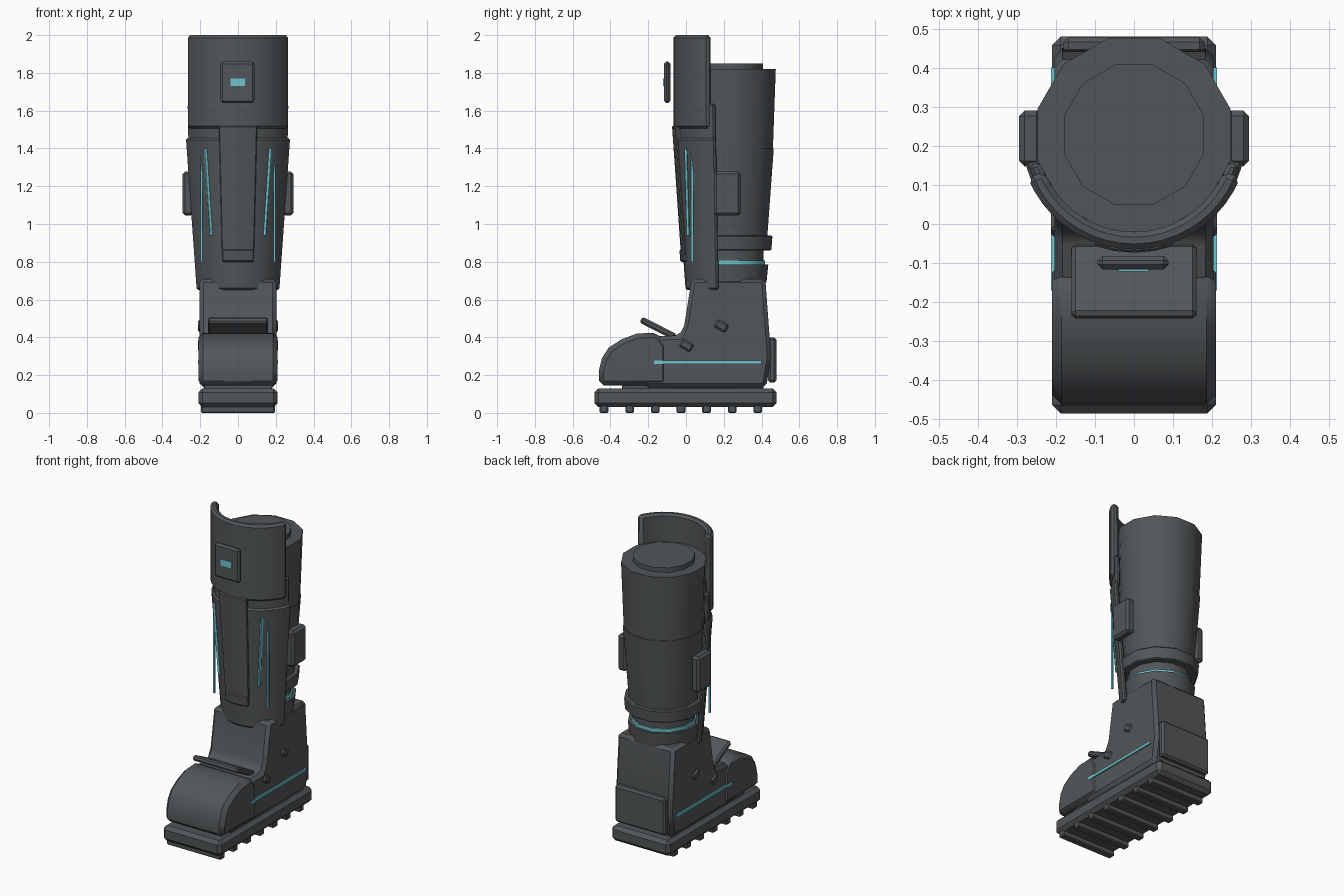
import bpy, bmesh, math
from mathutils import Vector, Matrix

if "Cube" in bpy.data.objects:
    bpy.data.objects.remove(bpy.data.objects["Cube"])

LEG_Y = 0.228  # leg axis


def material(name, rgb):
    m = bpy.data.materials.new(name)
    m.diffuse_color = (*rgb, 1)
    m.use_nodes = True
    m.node_tree.nodes["Principled BSDF"].inputs["Base Color"].default_value = m.diffuse_color
    return m


GREY = material("dark grey armour", (0.085, 0.093, 0.099))
CYAN = material("cyan glow", (0.16, 0.56, 0.63))


def finish(name, bm, mat, bevel=0.0, bevel_angle=40):
    bmesh.ops.recalc_face_normals(bm, faces=bm.faces[:])
    if bevel:
        edges = [e for e in bm.edges
                 if len(e.link_faces) == 2 and e.calc_face_angle() > math.radians(bevel_angle)]
        bmesh.ops.bevel(bm, geom=edges, offset=bevel, segments=1, affect='EDGES', profile=0.5)
    me = bpy.data.meshes.new(name)
    bm.to_mesh(me)
    bm.free()
    me.materials.append(mat)
    ob = bpy.data.objects.new(name, me)
    bpy.context.collection.objects.link(ob)
    bpy.context.view_layer.objects.active = ob
    ob.select_set(True)
    bpy.ops.object.shade_smooth_by_angle(angle=math.radians(35))
    ob.select_set(False)
    return ob


def box(name, lo, hi, mat=GREY, bevel=0.0, rot=None):
    lo, hi = Vector(lo), Vector(hi)
    bm = bmesh.new()
    bmesh.ops.create_cube(bm, size=1)
    m = Matrix.Translation((lo + hi) / 2)
    if rot:
        m = m @ Matrix.Rotation(rot, 4, 'X')
    bm.transform(m @ Matrix.Diagonal((*(hi - lo), 1)))
    return finish(name, bm, mat, bevel)


def side_profile(name, pts, half, bevel):
    """Extrude a y-z outline across x."""
    bm = bmesh.new()
    face = bm.faces.new([bm.verts.new((-half, y, z)) for y, z in pts])
    new = bmesh.ops.extrude_face_region(bm, geom=[face])["geom"]
    bmesh.ops.translate(bm, vec=(2 * half, 0, 0),
                        verts=[v for v in new if isinstance(v, bmesh.types.BMVert)])
    return finish(name, bm, GREY, bevel)


def drum(name, rings, mat=GREY, sides=12, bevel=0.0):
    """Stack of polygon rings (z, radius) on the leg axis."""
    bm = bmesh.new()
    loops = []
    for z, r in rings:
        angles = [2 * math.pi * (i + 0.5) / sides for i in range(sides)]
        loops.append([bm.verts.new((r * math.cos(a), LEG_Y + r * math.sin(a), z)) for a in angles])
    for a, b in zip(loops, loops[1:]):
        for i in range(sides):
            j = (i + 1) % sides
            bm.faces.new((a[i], a[j], b[j], b[i]))
    bm.faces.new(loops[0])
    bm.faces.new(loops[-1])
    return finish(name, bm, mat, bevel)


def shell(name, low, high, half_deg, thick, n=14, bevel=0.01):
    """Curved plate around the front of the leg; low and high are (z, outer radius)."""
    bm = bmesh.new()
    cols = []
    for i in range(n + 1):
        a = math.radians(half_deg) * (2 * i / n - 1)
        cols.append([bm.verts.new((r * math.sin(a), LEG_Y - r * math.cos(a), z))
                     for z, r in (low, high, (high[0], high[1] - thick), (low[0], low[1] - thick))])
    for a, b in zip(cols, cols[1:]):
        for k in range(4):
            j = (k + 1) % 4
            bm.faces.new((a[k], a[j], b[j], b[k]))
    bm.faces.new(cols[0])
    bm.faces.new(cols[-1])
    return finish(name, bm, GREY, bevel)


def strip(name, p, q, width):
    """Thin glowing bar between two points."""
    p, q = Vector(p), Vector(q)
    bm = bmesh.new()
    bmesh.ops.create_cube(bm, size=1)
    bm.transform(Matrix.Translation((p + q) / 2)
                 @ (q - p).to_track_quat('Z', 'Y').to_matrix().to_4x4()
                 @ Matrix.Diagonal((width, width, (q - p).length, 1)))
    return finish(name, bm, CYAN)


# Sole and treads
box("sole", (-0.21, -0.485, 0.03), (0.21, 0.48, 0.13), bevel=0.022)
for i in range(7):
    y = -0.434 + i * 0.1357
    box(f"tread_{i + 1}", (-0.195, y - 0.023, 0), (0.195, y + 0.023, 0.045), bevel=0.006)
box("midsole", (-0.18, -0.34, 0.12), (0.18, 0.41, 0.16))

# Foot: toe cap, ankle body, heel plate and instep flap
side_profile("toe_cap", [(-0.46, 0.145), (-0.462, 0.22), (-0.445, 0.29), (-0.41, 0.345),
                         (-0.34, 0.39), (-0.26, 0.42), (-0.15, 0.425), (-0.10, 0.36),
                         (-0.10, 0.145)], 0.21, 0.025)
side_profile("ankle_body", [(-0.22, 0.135), (-0.22, 0.36), (-0.16, 0.405), (-0.035, 0.41),
                            (-0.01, 0.46), (0.03, 0.71), (0.42, 0.71), (0.45, 0.30),
                            (0.425, 0.135)], 0.203, 0.02)
box("heel_plate", (-0.18, 0.435, 0.16), (0.18, 0.478, 0.40), bevel=0.012)
box("instep_flap", (-0.16, -0.25, 0.43), (0.16, -0.045, 0.465), bevel=0.01,
    rot=math.radians(-27))

# Paired foot details
for s, side in ((-1, "left"), (1, "right")):
    box(f"foot_stripe_{side}", (s * 0.207 - 0.005, -0.17, 0.26), (s * 0.207 + 0.005, 0.40, 0.277), CYAN)
    for y, z, label in ((0.188, 0.46, "rear"), (0.003, 0.357, "front")):
        box(f"ankle_bolt_{label}_{side}", (s * 0.195 - 0.018, y - 0.036, z - 0.026),
            (s * 0.195 + 0.018, y + 0.036, z + 0.026), bevel=0.012, rot=math.radians(-30))

# Leg column, from the ankle up
drum("ankle_cuff", [(0.69, 0.205), (0.785, 0.215)])
drum("ankle_glow_ring", [(0.785, 0.198), (0.806, 0.198)], CYAN)
drum("ankle_neck", [(0.80, 0.19), (0.88, 0.19)])
drum("calf_collar", [(0.86, 0.232), (0.94, 0.238)], bevel=0.006)
drum("lower_calf", [(0.90, 0.207), (1.40, 0.245)])
drum("upper_calf", [(1.39, 0.240), (1.82, 0.256)])
drum("top_cap", [(1.80, 0.186), (1.85, 0.186)])

# Shin armour and knee guard
shell("shin_guard", (0.65, 0.230), (1.455, 0.289), 75, 0.03)
shell("shin_upper_band", (1.43, 0.277), (1.635, 0.281), 74, 0.03)
shell("shin_ridge", (0.84, 0.255), (1.52, 0.302), 20, 0.03, n=4, bevel=0.006)
shell("shin_ridge_foot", (0.80, 0.258), (0.865, 0.263), 19, 0.03, n=4, bevel=0.006)
shell("knee_guard", (1.505, 0.293), (2.0, 0.293), 68, 0.045, n=18, bevel=0.014)

# Knee badge with glowing window
box("knee_badge", (-0.093, -0.116, 1.64), (0.088, -0.082, 1.86), bevel=0.012)
box("badge_light", (-0.04, -0.122, 1.73), (0.037, -0.114, 1.77), CYAN)

# Paired shin lights and side pods
for s, side in ((-1, "left"), (1, "right")):
    strip(f"shin_light_outer_{side}", (s * 0.194, 0.033, 0.80), (s * 0.194, 0.033, 1.40), 0.011)
    strip(f"shin_light_inner_{side}", (s * 0.143, 0.012, 0.94), (s * 0.173, 0.0, 1.40), 0.013)
    xs = sorted((s * 0.235, s * 0.294))
    box(f"side_pod_{side}", (xs[0], 0.147, 1.045), (xs[1], 0.29, 1.278), bevel=0.014)
